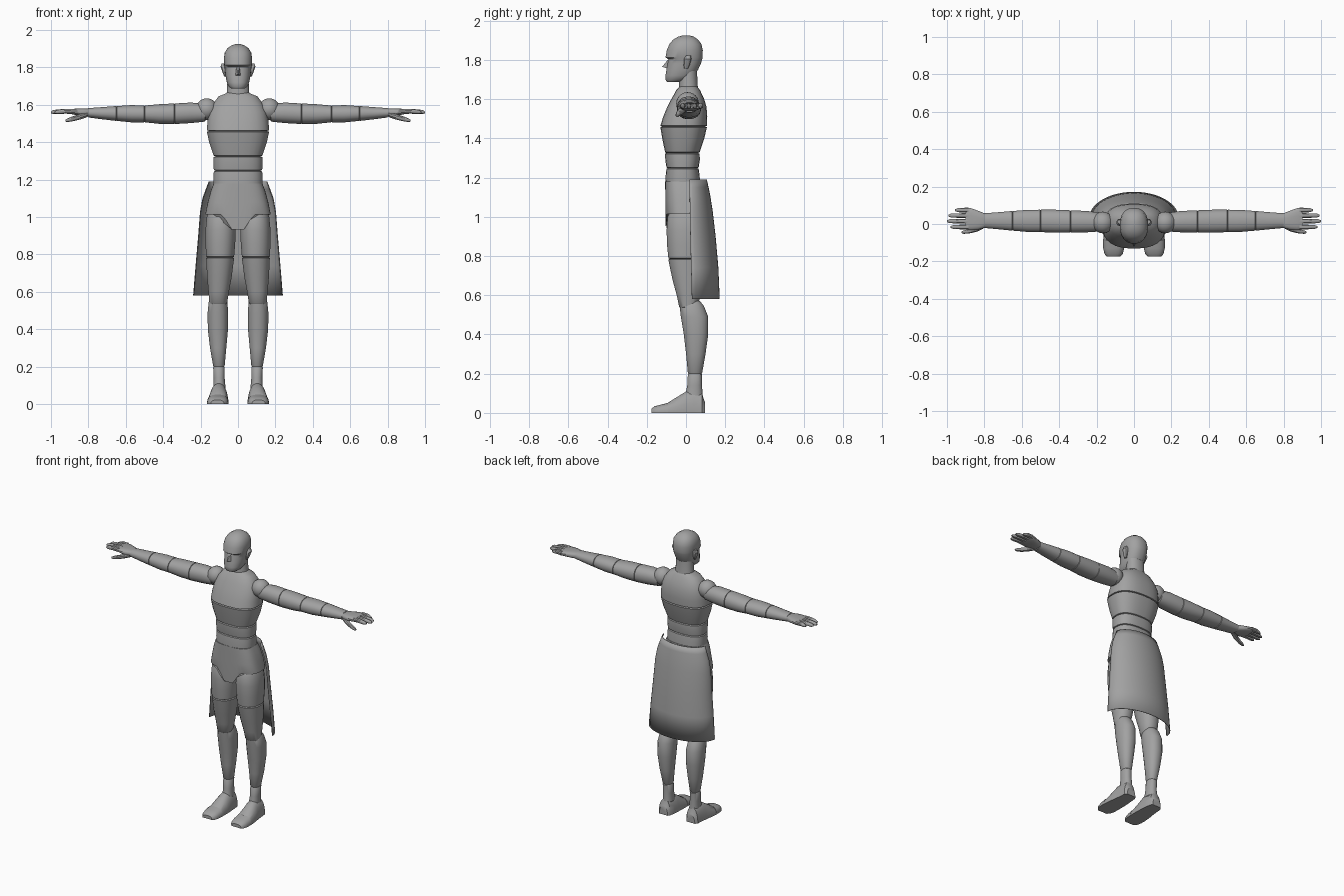
import bpy, bmesh, math
from mathutils import Vector

grey = bpy.data.materials.new("mannequin_grey")
grey.diffuse_color = (0.36, 0.36, 0.36, 1)
SIDES = (("left", 1), ("right", -1))


def finish(name, bm):
    bmesh.ops.recalc_face_normals(bm, faces=bm.faces)
    me = bpy.data.meshes.new(name)
    bm.to_mesh(me)
    bm.free()
    me.materials.append(grey)
    ob = bpy.data.objects.new(name, me)
    bpy.context.collection.objects.link(ob)
    return ob


def loft(name, axis, rings, power=2.2, n=20, side=1, groove=0.004, shape=None):
    """Skin rounded sections (position, min1, max1, min2, max2) along an axis."""
    b, c = [i for i in range(3) if i != axis]
    rings = [list(r) for r in rings]
    if groove:                       # narrow the ends so joints read as seams
        for end in (0, -1):
            r = rings[end]
            m1, m2 = (r[1] + r[2]) / 2, (r[3] + r[4]) / 2
            tip = [r[0]] + [m + (v - m) * 0.92 for v, m in zip(r[1:], (m1, m1, m2, m2))]
            step = rings[1 if end == 0 else -2][0] - r[0]
            r[0] += math.copysign(groove, step)
            rings.insert(0 if end == 0 else len(rings), tip)
    bm = bmesh.new()
    loops = []
    for pos, l1, h1, l2, h2 in rings:
        loop = []
        for k in range(n):
            t = 2 * math.pi * (k + 0.5) / n
            u, v = (math.copysign(abs(f) ** (2 / power), f) for f in (math.cos(t), math.sin(t)))
            co = Vector((0, 0, 0))
            co[axis] = pos
            co[b] = (l1 + h1) / 2 + u * (h1 - l1) / 2
            co[c] = (l2 + h2) / 2 + v * (h2 - l2) / 2
            if shape:
                shape(co)
            co.x *= side
            loop.append(bm.verts.new(co))
        loops.append(loop)
    for p, q in zip(loops, loops[1:]):
        for k in range(n):
            j = (k + 1) % n
            bm.faces.new((p[k], p[j], q[j], q[k]))
    bm.faces.new(loops[0])
    bm.faces.new(loops[-1])
    return finish(name, bm)


def jointed(names, axis, rings, seams, **kw):
    """Cut one profile at the seam positions into separate parts."""
    start = 0
    cuts = [i for i, r in enumerate(rings) if r[0] in seams] + [len(rings) - 1]
    for name, cut in zip(names, cuts):
        loft(name, axis, rings[start:cut + 1], **kw)
        start = cut


def centred(rows):
    return [(z, -w, w, lo, hi) for z, w, lo, hi in rows]


# Torso segments, top to bottom
jointed(("upper_chest", "lower_chest", "abdomen", "waist"), 2, centred([
    (1.665, .066, -.035, .06), (1.645, .105, -.05, .072), (1.60, .138, -.075, .093),
    (1.56, .155, -.096, .105), (1.51, .164, -.117, .109), (1.46, .167, -.131, .107),
    (1.40, .155, -.122, .094), (1.325, .131, -.107, .07),
    (1.29, .132, -.106, .071), (1.248, .13, -.1, .065),
    (1.21, .132, -.104, .07), (1.17, .131, -.105, .072)]),
    (1.46, 1.325, 1.248), power=2.5, n=28)


# Pelvis with high leg openings
def leg_opening(co):
    floor = 0.93 + 0.085 * min(max((abs(co.x) - 0.03) / 0.055, 0), 1)
    co.z = max(co.z, floor)


loft("pelvis", 2, centred([
    (1.18, .13, -.106, .075), (1.14, .146, -.106, .09), (1.08, .162, -.105, .102),
    (1.02, .174, -.105, .106), (.93, .175, -.103, .104)]),
    power=3, n=40, groove=0, shape=leg_opening)

# Neck and head
loft("neck", 2, centred([(1.62, .068, -.04, .068), (1.67, .06, -.036, .06),
                         (1.76, .056, -.035, .056)]))
loft("head", 2, centred([
    (1.688, .036, -.098, -.03), (1.698, .05, -.105, .01), (1.72, .06, -.105, .045),
    (1.75, .066, -.1, .062), (1.78, .07, -.094, .076), (1.803, .072, -.09, .083),
    (1.812, .075, -.105, .085), (1.85, .076, -.098, .086), (1.88, .071, -.085, .079),
    (1.903, .056, -.066, .062), (1.918, .034, -.04, .04), (1.925, .012, -.014, .016)]),
    power=2.3, n=28, groove=0)

# Nose wedge
bm = bmesh.new()
tl, tr, bl, br, tip, back = [bm.verts.new(p) for p in (
    (-.008, -.088, 1.806), (.008, -.088, 1.806), (-.018, -.09, 1.755), (.018, -.09, 1.755),
    (0, -.122, 1.764), (0, -.07, 1.775))]
for f in ((tl, tr, tip), (tl, tip, bl), (tr, br, tip), (bl, tip, br),
          (tl, bl, back), (tr, back, br), (bl, br, back), (tl, back, tr)):
    bm.faces.new(f)
finish("nose", bm)

for label, s in SIDES:
    # Ear
    loft(label + "_ear", 2, [
        (1.752, .06, .074, -.008, .008), (1.77, .06, .082, -.012, .018),
        (1.805, .06, .094, -.01, .028), (1.822, .06, .088, 0, .024)],
        n=10, side=s, groove=0)

    # Shoulder ball
    bm = bmesh.new()
    bmesh.ops.create_uvsphere(bm, u_segments=20, v_segments=12, radius=.058)
    bmesh.ops.translate(bm, verts=bm.verts, vec=(s * .167, .008, 1.577))
    finish(label + "_shoulder", bm)

    # Arm
    jointed([label + p for p in ("_upper_arm", "_lower_upper_arm", "_forearm", "_wrist")], 0, [
        (.175, -.04, .06, 1.51, 1.605), (.25, -.045, .07, 1.502, 1.613),
        (.34, -.047, .074, 1.497, 1.608), (.42, -.047, .077, 1.498, 1.604),
        (.50, -.044, .077, 1.506, 1.597), (.57, -.043, .076, 1.506, 1.599),
        (.65, -.036, .07, 1.514, 1.594), (.73, -.028, .063, 1.523, 1.588),
        (.80, -.022, .058, 1.532, 1.583)], (.34, .50, .65), side=s, groove=.002)

    # Palm, fingers and thumb
    loft(label + "_palm", 0, [
        (.785, -.018, .054, 1.537, 1.579), (.83, -.03, .07, 1.54, 1.581),
        (.87, -.033, .085, 1.546, 1.58), (.90, -.03, .087, 1.551, 1.577)],
        power=2.8, n=16, side=s)
    for finger, y, end in (("index", -.016, .98), ("middle", .015, 1.0),
                           ("ring", .045, .993), ("little", .074, .957)):
        loft(label + "_" + finger + "_finger", 0, [
            (x, y - r, y + r, z - r, z + r) for x, r, z in (
                (.885, .014, 1.565), (.925, .013, 1.566), (end - .015, .011, 1.562),
                (end, .005, 1.56))], n=10, side=s, groove=0)
    loft(label + "_thumb", 0, [
        (.805, -.025, .01, 1.535, 1.562), (.84, -.042, -.008, 1.523, 1.553),
        (.88, -.051, -.026, 1.513, 1.54), (.91, -.053, -.034, 1.508, 1.528),
        (.922, -.049, -.04, 1.51, 1.52)], n=10, side=s, groove=0)

    # Leg
    jointed([label + p for p in ("_upper_thigh", "_lower_thigh")], 2, [
        (1.05, .04, .15, -.07, .07), (1.0, .018, .168, -.095, .093),
        (.93, .012, .175, -.1, .098), (.86, .014, .175, -.098, .096),
        (.785, .02, .171, -.091, .09), (.68, .033, .166, -.07, .085),
        (.60, .048, .159, -.048, .075), (.535, .058, .153, -.035, .06)],
        (.785,), side=s)
    jointed([label + p for p in ("_shin", "_ankle")], 2, [
        (.57, .065, .148, -.01, .075), (.545, .056, .157, -.033, .092),
        (.49, .052, .163, -.027, .114), (.40, .053, .162, -.012, .114),
        (.30, .062, .15, 0, .1), (.20, .071, .133, .009, .083),
        (.14, .071, .131, .006, .082), (.08, .066, .133, -.005, .086)],
        (.20,), side=s)

    # Foot and toes, flat underneath
    def sole(co):
        co.z = max(co.z, 0)

    loft(label + "_foot", 1, [
        (.097, .068, .137, -.06, .06), (.082, .06, .147, -.1, .1), (.04, .055, .15, -.113, .113),
        (0, .052, .155, -.11, .11), (-.04, .05, .161, -.085, .085),
        (-.095, .05, .166, -.053, .053)], n=24, side=s, groove=.003, shape=sole)
    loft(label + "_toes", 1, [
        (-.092, .05, .166, -.051, .051), (-.13, .052, .165, -.042, .042),
        (-.16, .06, .158, -.034, .034), (-.175, .075, .145, -.022, .022)],
        power=2.8, n=24, side=s, groove=0, shape=sole)

# Open-fronted rear skirt
bm = bmesh.new()
rows = []
for z, w, y, depth in ((1.19, .155, .017, .087), (1.15, .17, .018, .095), (1.10, .188, .019, .104),
                       (1.03, .201, .02, .114), (.90, .211, .022, .127),
                       (.74, .225, .026, .137), (.58, .238, .03, .14)):
    rows.append([bm.verts.new((-w * math.cos(math.pi * k / 24),
                               y + depth * math.sin(math.pi * k / 24), z)) for k in range(25)])
for p, q in zip(rows, rows[1:]):
    for k in range(24):
        bm.faces.new((p[k], p[k + 1], q[k + 1], q[k]))
skirt = finish("rear_skirt", bm)
thick = skirt.modifiers.new("cloth_thickness", 'SOLIDIFY')
thick.thickness = .004
thick.offset = 0

# Smooth shading with crisp seams
bpy.ops.object.select_all(action='SELECT')
bpy.context.view_layer.objects.active = skirt
bpy.ops.object.shade_smooth_by_angle(angle=math.radians(35))
